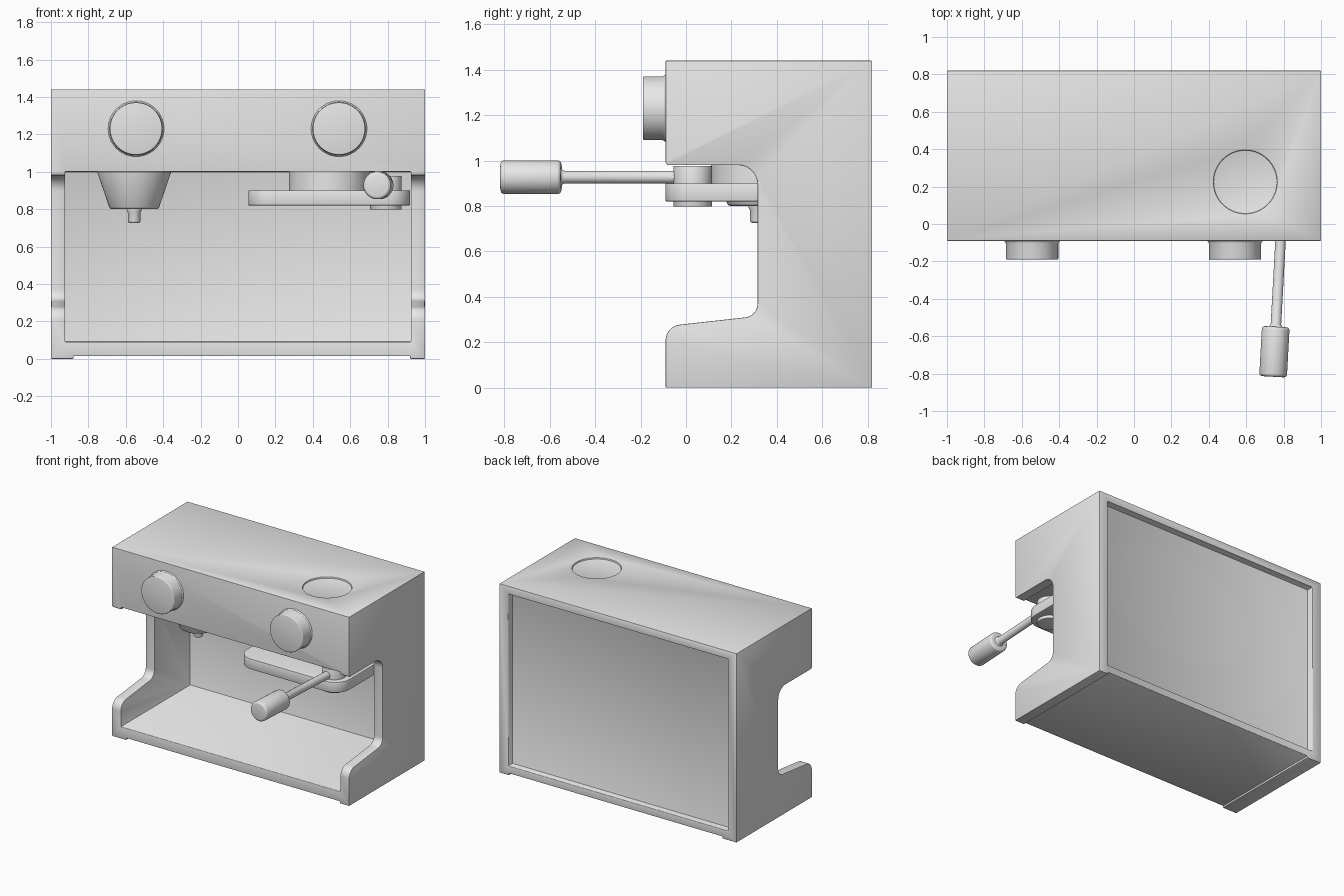
import bpy
import bmesh
import math
from mathutils import Vector

cube = bpy.data.objects.get("Cube")
if cube:
    bpy.data.objects.remove(cube, do_unlink=True)

GREY = (0.8, 0.8, 0.8, 1.0)
grey = bpy.data.materials.new("light grey")
grey.use_nodes = True
grey.diffuse_color = GREY
for node in grey.node_tree.nodes:
    if node.type == 'BSDF_PRINCIPLED':
        node.inputs["Base Color"].default_value = GREY


def make_object(name, bm):
    bmesh.ops.recalc_face_normals(bm, faces=bm.faces[:])
    mesh = bpy.data.meshes.new(name)
    bm.to_mesh(mesh)
    bm.free()
    mesh.materials.append(grey)
    obj = bpy.data.objects.new(name, mesh)
    bpy.context.collection.objects.link(obj)
    return obj


def select(obj):
    bpy.ops.object.select_all(action='DESELECT')
    obj.select_set(True)
    bpy.context.view_layer.objects.active = obj


def finish(obj, bevel=0.0, segments=2):
    """Soften the sharp edges, then shade smoothly."""
    select(obj)
    if bevel:
        mod = obj.modifiers.new("soft edges", 'BEVEL')
        mod.width = bevel
        mod.segments = segments
        mod.limit_method = 'ANGLE'
        mod.angle_limit = math.radians(40)
        bpy.ops.object.modifier_apply(modifier=mod.name)
    bpy.ops.object.shade_smooth_by_angle(angle=math.radians(35))


def fillet(corners, steps=8):
    """Outline from (a, b, radius) corners, each rounded by its radius."""
    out = []
    for i, (a, b, r) in enumerate(corners):
        p = Vector((a, b, 0))
        if not r:
            out.append(p)
            continue
        u = (Vector((*corners[i - 1][:2], 0)) - p).normalized()
        v = (Vector((*corners[(i + 1) % len(corners)][:2], 0)) - p).normalized()
        half = u.angle(v) / 2
        centre = p + (u + v).normalized() * r / math.sin(half)
        reach = r / math.tan(half)
        start = (p + u * reach - centre).normalized()
        end = (p + v * reach - centre).normalized()
        out += [centre + r * start.slerp(end, k / steps).normalized()
                for k in range(steps + 1)]
    return out


def prism(name, outline, place, depth):
    """Extrude an outline, placed by a function, along a depth vector."""
    bm = bmesh.new()
    face = bm.faces.new([bm.verts.new(place(p.x, p.y)) for p in outline])
    made = bmesh.ops.extrude_face_region(bm, geom=[face], use_keep_orig=True)["geom"]
    moved = [g for g in made if isinstance(g, bmesh.types.BMVert)]
    bmesh.ops.translate(bm, verts=moved, vec=depth)
    return make_object(name, bm)


def box(name, low, high):
    corners = [(low[0], low[1], 0), (high[0], low[1], 0),
               (high[0], high[1], 0), (low[0], high[1], 0)]
    return prism(name, fillet(corners), lambda x, y: (x, y, low[2]),
                 (0, 0, high[2] - low[2]))


def lathe(name, profile, origin, axis, sides=64):
    """Turn (radius, distance) points about an axis through the origin."""
    bm = bmesh.new()
    turn = Vector((0, 0, 1)).rotation_difference(Vector(axis).normalized())
    rings = []
    for r, h in profile:
        ring = []
        for k in range(sides):
            t = math.tau * k / sides
            local = Vector((r * math.cos(t), r * math.sin(t), h))
            ring.append(bm.verts.new(turn @ local + Vector(origin)))
        rings.append(ring)
    for a, b in zip(rings, rings[1:]):
        for k in range(sides):
            n = (k + 1) % sides
            bm.faces.new((a[k], a[n], b[n], b[k]))
    bm.faces.new(rings[0][::-1])
    bm.faces.new(rings[-1])
    return make_object(name, bm)


def cut(target, cutter):
    cutter.hide_render = True
    select(target)
    mod = target.modifiers.new("cut", 'BOOLEAN')
    mod.operation = 'DIFFERENCE'
    mod.solver = 'EXACT'
    mod.object = cutter
    bpy.ops.object.modifier_apply(modifier=mod.name)
    bpy.data.objects.remove(cutter, do_unlink=True)


# Housing: C-shaped side outline across the whole width, then hollowed
FRONT, BACK, TOP = -0.09, 0.82, 1.44
side_outline = fillet([
    (FRONT, 0, 0), (BACK, 0, 0), (BACK, TOP, 0), (FRONT, TOP, 0),
    (FRONT, 0.98, 0.015), (0.315, 0.98, 0.085),
    (0.315, 0.315, 0.06), (FRONT, 0.27, 0.07)])
housing = prism("housing", side_outline, lambda y, z: (-1, y, z), (2, 0, 0))
cut(housing, box("work_bay_cutter", (-0.925, -0.5, 0.09), (0.925, 0.745, 1.0)))
cut(housing, box("back_recess_cutter", (-0.925, 0.768, 0.07), (0.925, 1.0, 1.38)))
cut(housing, box("underside_cutter", (-0.88, -0.5, -0.1), (0.92, 1.2, 0.015)))
cut(housing, lathe("lid_cutter", [(0.17, 0), (0.17, 0.1)],
                   (0.595, 0.225, TOP - 0.012), (0, 0, 1)))
finish(housing, 0.004)

# Control knobs with a flared foot
for name, x in (("right_knob", -0.545), ("left_knob", 0.54)):
    knob = lathe(name, [(0.15, -0.01), (0.15, 0.002), (0.143, 0.007),
                        (0.14, 0.016), (0.14, 0.1)],
                 (x, FRONT, 1.23), (0, -1, 0))
    finish(knob, 0.01, 3)

# Water outlet: tapered funnel and its nozzle
outlet = lathe("outlet_funnel", [(0.2, -0.005), (0.13, 0.2)],
               (-0.555, 0.315, 1.0), (0, 0, -1))
finish(outlet, 0.012, 3)
nozzle = lathe("outlet_nozzle", [(0.04, -0.01), (0.04, 0.005), (0.033, 0.02), (0.033, 0.075)],
               (-0.555, 0.315, 0.8), (0, 0, -1), 32)
finish(nozzle, 0.012, 3)

# Brewing head and the rounded plate under it
head = lathe("brewing_head", [(0.215, 0), (0.215, 0.11)],
             (0.488, 0.325, 0.895), (0, 0, 1))
finish(head)
plate = prism("brewing_plate",
              fillet([(0.055, FRONT, 0.12), (0.92, FRONT, 0.12),
                      (0.92, 0.74, 0.12), (0.055, 0.74, 0.12)], 12),
              lambda x, y: (x, y, 0.82), (0, 0, 0.08))
finish(plate, 0.004)

# Lever: pivot, rod and grip along one slightly turned axis
pivot_spot = Vector((0.79, 0.03, 0.927))
pivot = lathe("lever_pivot", [(0.085, 0), (0.085, 0.18)],
              (pivot_spot.x, pivot_spot.y, 0.797), (0, 0, 1))
finish(pivot, 0.004)
lever_axis = (-0.055, -1, 0)
rod = lathe("lever_rod", [(0.028, 0), (0.028, 0.565), (0.034, 0.577), (0.045, 0.59)],
            pivot_spot, lever_axis, 32)
finish(rod)
grip = lathe("lever_grip", [(0.074, 0.58), (0.074, 0.848)],
             pivot_spot, lever_axis)
finish(grip, 0.016, 3)
